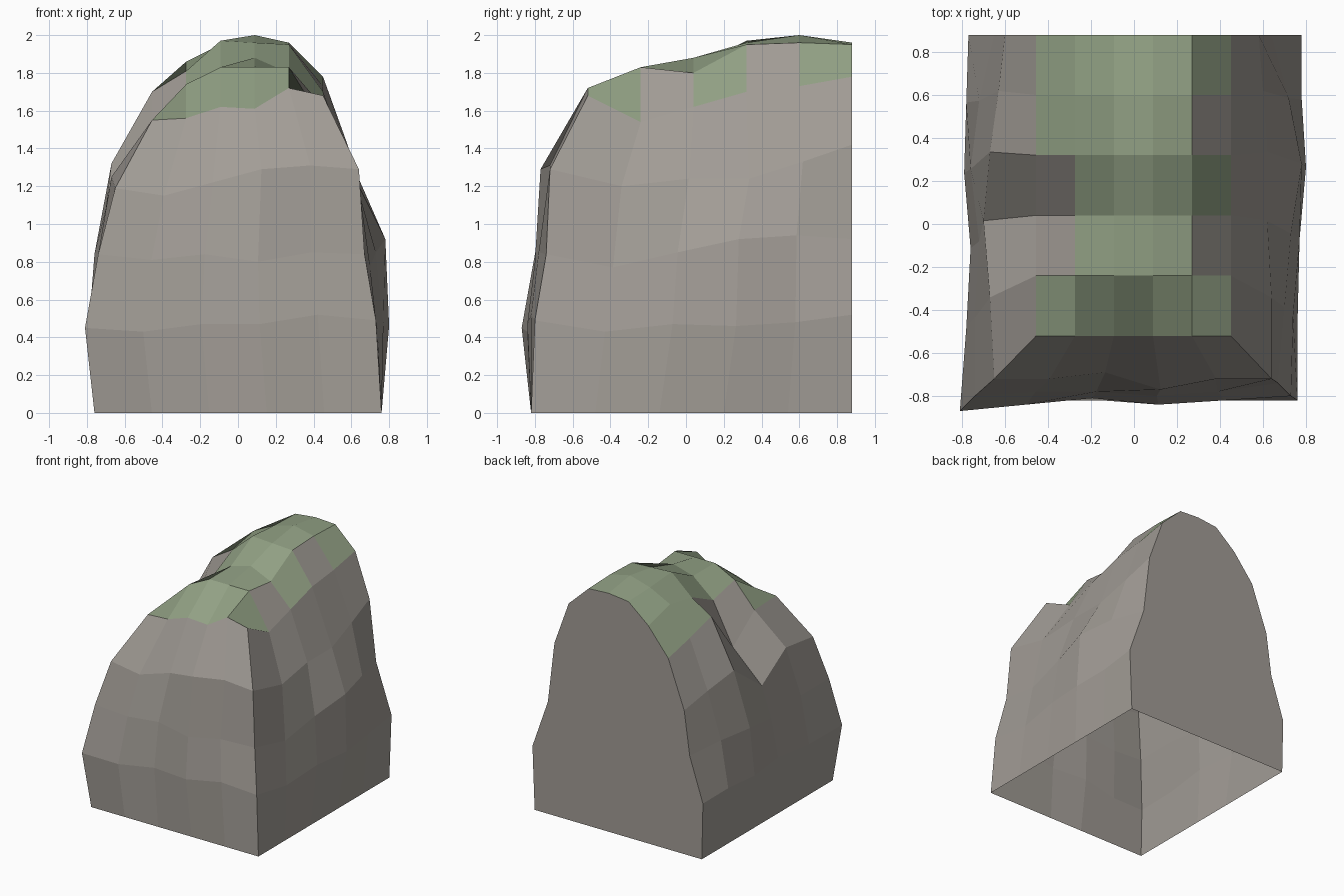
import bpy
import bmesh
import math

cube = bpy.data.objects.get("Cube")
if cube:
    bpy.data.objects.remove(cube, do_unlink=True)


def make_material(name, colour):
    material = bpy.data.materials.new(name)
    material.use_nodes = True
    material.diffuse_color = (*colour, 1)
    shader = material.node_tree.nodes["Principled BSDF"]
    shader.inputs["Base Color"].default_value = (*colour, 1)
    shader.inputs["Roughness"].default_value = 1
    return material


STONE, MOSS = range(2)
STEPS = 5          # faces along each side
BACK = 0.88        # plane of the flat back

# Uneven layers of the walls, in hundredths. Sides run from back to front on
# the right, and from front to back on the left; the front runs right to left.
layers = [
    dict(bulge=0,
         right_x=[-76] * 6, right_z=[0] * 6,
         front_y=[-82] * 6, front_z=[0] * 6,
         left_x=[76] * 6, left_z=[0] * 6),
    dict(bulge=6,
         right_x=[-77, -78, -79, -76, -78, -81], right_z=[46, 47, 45, 46, 43, 45],
         front_y=[-87, -84, -81, -84, -82, -80], front_z=[46, 43, 47, 47, 52, 49],
         left_x=[73, 74, 77, 80, 78, 78], left_z=[49, 43, 47, 46, 48, 52]),
    dict(bulge=5,
         right_x=[-65, -72, -76, -72, -74, -74], right_z=[82, 85, 84, 78, 84, 84],
         front_y=[-80, -78, -78, -80, -78, -74], front_z=[86, 81, 84, 80, 85, 85],
         left_x=[67, 70, 73, 78, 72, 64], left_z=[84, 77, 85, 92, 94, 92]),
    dict(bulge=10,
         right_x=[-60, -63, -67, -70, -67, -65], right_z=[118, 125, 132, 108, 125, 119],
         front_y=[-72, -72, -69, -77, -72, -72], front_z=[119, 115, 122, 129, 131, 129],
         left_x=[64, 64, 62, 62, 60, 58], left_z=[129, 120, 124, 124, 133, 142]),
]

# Heights of the crown, one row for each step from front to back
crown_heights = [
    [155, 156, 162, 161, 172, 168],
    [154, 174, 183, 183, 183, 154],
    [134, 168, 183, 188, 180, 162],
    [170, 181, 197, 196, 195, 170],
    [163, 186, 195, 200, 196, 173],
    [157, 179, 194, 196, 195, 178],
]

# Mossy faces of the crown, in the same order
moss_rows = ["#####", ".###.", ".####", "####.", "#####"]


def wall_layer(bm, layer):
    """One open ring of vertices: right side, front, left side."""
    front = layer["front_y"]

    def side(xs, zs, start, end):
        points = []
        for i, (x, z) in enumerate(zip(xs, zs)):
            t = i / STEPS
            y = start + (end - start) * t + layer["bulge"] * math.sin(math.pi * t)
            points.append((x, y, z))
        return points

    right = side(layer["right_x"], layer["right_z"], BACK * 100, front[0])
    left = side(layer["left_x"], layer["left_z"], front[-1], BACK * 100)
    first, last = right[-1][0], left[0][0]
    middle = [(first + (last - first) * i / STEPS, front[i], layer["front_z"][i])
              for i in range(1, STEPS)]
    return [bm.verts.new([c / 100 for c in p]) for p in right + middle + left]


def build_rock():
    bm = bmesh.new()
    rings = [wall_layer(bm, layer) for layer in layers]

    # Crown grid
    crown = []
    for row, heights in enumerate(crown_heights):
        y = BACK - 0.28 * (STEPS - row)
        crown.append([bm.verts.new((-0.455 + 0.181 * col, y, h / 100))
                      for col, h in enumerate(heights)])
    for r, pattern in enumerate(moss_rows):
        for c, mark in enumerate(pattern):
            face = bm.faces.new((crown[r][c], crown[r][c + 1],
                                 crown[r + 1][c + 1], crown[r + 1][c]))
            face.material_index = MOSS if mark == "#" else STONE

    # Walls, joined to the border of the crown
    border = ([row[0] for row in reversed(crown)] + crown[0][1:-1]
              + [row[-1] for row in crown])
    rings.append(border)
    for low, high in zip(rings, rings[1:]):
        for i in range(len(low) - 1):
            bm.faces.new((low[i], low[i + 1], high[i + 1], high[i]))

    # Flat back, with the underside left open
    outline = ([ring[0] for ring in rings] + crown[-1][1:-1]
               + [ring[-1] for ring in reversed(rings)])
    bm.faces.new(outline)
    bmesh.ops.recalc_face_normals(bm, faces=bm.faces[:])

    mesh = bpy.data.meshes.new("mossy_rock")
    bm.to_mesh(mesh)
    bm.free()
    mesh.materials.append(make_material("warm_grey_stone", (0.36, 0.335, 0.305)))
    mesh.materials.append(make_material("moss_green", (0.29, 0.36, 0.235)))
    rock = bpy.data.objects.new("mossy_rock", mesh)
    bpy.context.collection.objects.link(rock)


build_rock()
